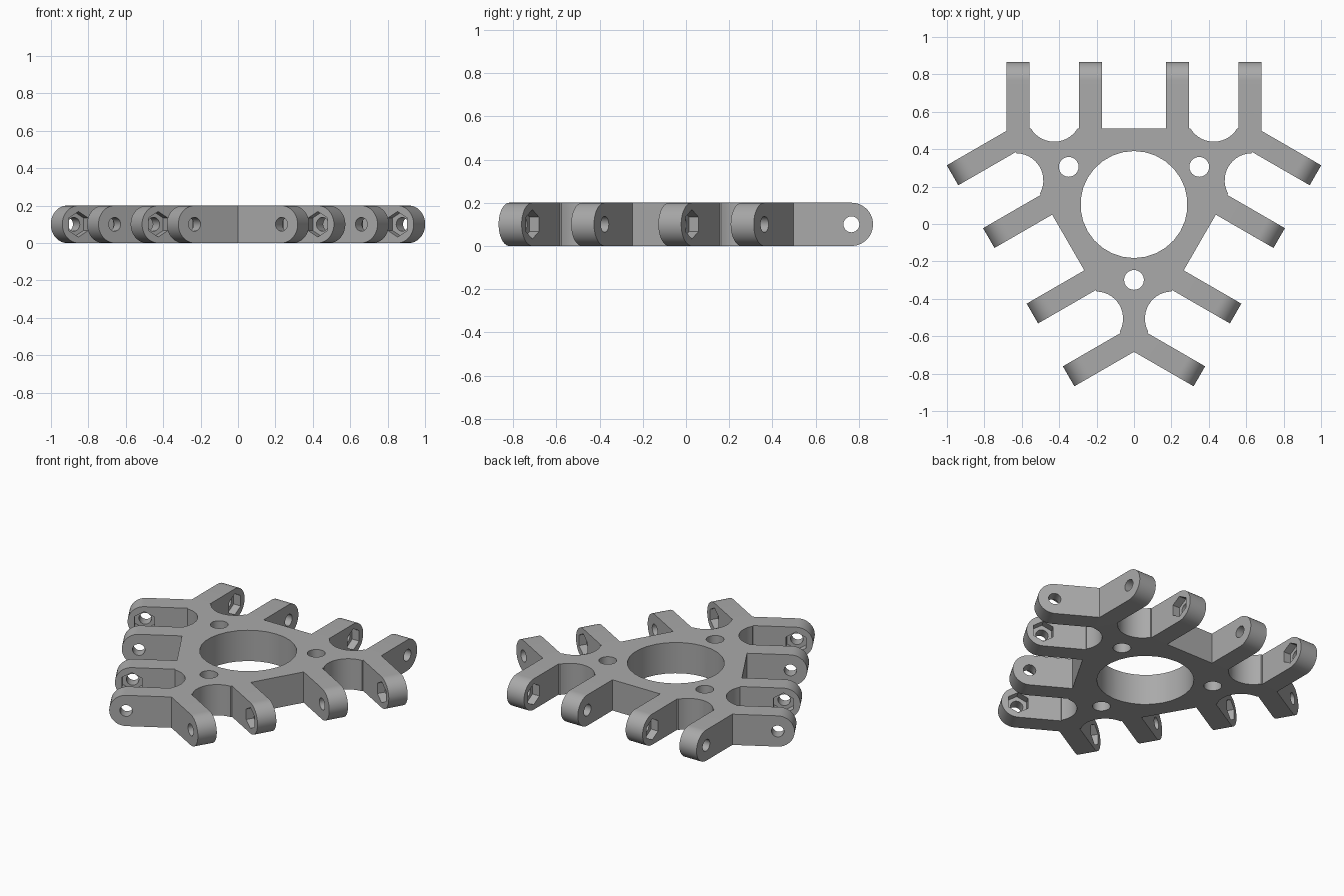
import bpy, bmesh
from math import sin, cos, pi, asin, radians
from mathutils import Matrix, Vector

if "Cube" in bpy.data.objects:
    bpy.data.objects.remove(bpy.data.objects["Cube"])

HEIGHT = 0.2
MID = HEIGHT / 2
CENTRE = Matrix.Translation((0, 0.104, 0))
EDGE = 0.406                     # distance of each straight side from the centre
PIN = 0.662                      # distance of the pin axis from the centre
INNER = (0.172, 0.294)           # inner arm, across
OUTER = (0.559, 0.682)           # outer arm, across
SCALLOP = ((INNER[1] + OUTER[0]) / 2, 0.481, 0.145)
TURNS = [Matrix.Rotation(k * 2 * pi / 3, 4, 'Z') for k in range(3)]

grey = bpy.data.materials.new("grey plastic")
grey.use_nodes = True
colour = (0.4, 0.4, 0.4, 1)
grey.diffuse_color = colour
grey.node_tree.nodes["Principled BSDF"].inputs["Base Color"].default_value = colour


def make_object(name, bm):
    bmesh.ops.recalc_face_normals(bm, faces=bm.faces)
    mesh = bpy.data.meshes.new(name)
    bm.to_mesh(mesh)
    bm.free()
    mesh.materials.append(grey)
    obj = bpy.data.objects.new(name, mesh)
    bpy.context.collection.objects.link(obj)
    return obj


def add_rod(bm, radius, length, sides, matrix):
    bmesh.ops.create_cone(bm, cap_ends=True, segments=sides, radius1=radius,
                          radius2=radius, depth=length, matrix=CENTRE @ matrix)


def half_outline():
    # Right half of one side: inner arm, scallop, outer arm
    cx, cy, r = SCALLOP
    dip = asin((cy - EDGE) / r)
    steps = 14
    arc = []
    for i in range(steps + 1):
        a = pi + dip + (pi - 2 * dip) * i / steps
        arc.append((cx + r * cos(a), cy + r * sin(a)))
    return ([(INNER[0], EDGE), (INNER[0], PIN), (INNER[1], PIN), (INNER[1], EDGE)]
            + arc + [(OUTER[0], EDGE), (OUTER[0], PIN), (OUTER[1], PIN)])


# Plate with twelve arms, extruded from one outline
half = half_outline()
side = [(-x, y) for x, y in reversed(half)] + half
corner = (OUTER[1], OUTER[1] * 0.57735)
side.append(corner)
bm = bmesh.new()
loop = []
for turn in reversed(TURNS):
    loop += [bm.verts.new(turn @ Vector((x, y, 0))) for x, y in side]
base = bm.faces.new(loop)
top = bmesh.ops.extrude_face_region(bm, geom=[base])["geom"]
bmesh.ops.translate(bm, vec=(0, 0, HEIGHT),
                    verts=[v for v in top if isinstance(v, bmesh.types.BMVert)])
bmesh.ops.recalc_face_normals(bm, faces=bm.faces)

# Rounded arm ends, swept outwards from each end face
STEPS = 12
for turn in TURNS:
    out = turn @ Vector((0, 1, 0))
    ends = [f for f in bm.faces if f.normal.dot(out) > 0.99
            and abs(f.calc_center_median().dot(out) - PIN) < 0.001]
    for face in ends:
        for i in range(1, STEPS + 1):
            a = radians(87) * i / STEPS
            made = bmesh.ops.extrude_discrete_faces(bm, faces=[face])["faces"]
            face = made[0]
            for v in face.verts:
                v.co += out * (PIN + MID * sin(a) - v.co.dot(out))
                v.co.z = MID + (MID if v.co.z > MID else -MID) * cos(a)
bmesh.ops.transform(bm, matrix=CENTRE, verts=bm.verts)
plate = make_object("mounting_plate", bm)

# Cutter: central opening, mounting holes and pin holes
bm = bmesh.new()
add_rod(bm, 0.286, 1, 30, Matrix.Translation((0, 0, MID)))
across = Matrix.Rotation(pi / 2, 4, 'Y')
for turn in TURNS:
    add_rod(bm, 0.053, 1, 24, turn @ Matrix.Translation((0, -0.403, MID)))
    add_rod(bm, 0.037, 1.44, 24, turn @ Matrix.Translation((0, PIN, MID)) @ across)
holes = make_object("hole_cutter", bm)

# Cutter: hexagonal nut pockets facing each gap between paired arms
bm = bmesh.new()
pocket = OUTER[0] - INNER[1] + 0.1
flat_top = across @ Matrix.Rotation(pi / 2, 4, 'Z')
for turn in TURNS:
    for s in (-1, 1):
        spot = Matrix.Translation((s * SCALLOP[0], PIN, MID))
        add_rod(bm, 0.068, pocket, 6, turn @ spot @ flat_top)
pockets = make_object("nut_pocket_cutter", bm)

bpy.ops.object.select_all(action='DESELECT')
plate.select_set(True)
bpy.context.view_layer.objects.active = plate
for cutter in (pockets, holes):
    cutter.hide_render = True
    mod = plate.modifiers.new(cutter.name, 'BOOLEAN')
    mod.operation = 'DIFFERENCE'
    mod.solver = 'EXACT'
    mod.object = cutter
    bpy.ops.object.modifier_apply(modifier=mod.name)
    bpy.data.objects.remove(cutter)
bpy.ops.object.shade_smooth_by_angle(angle=radians(25))
